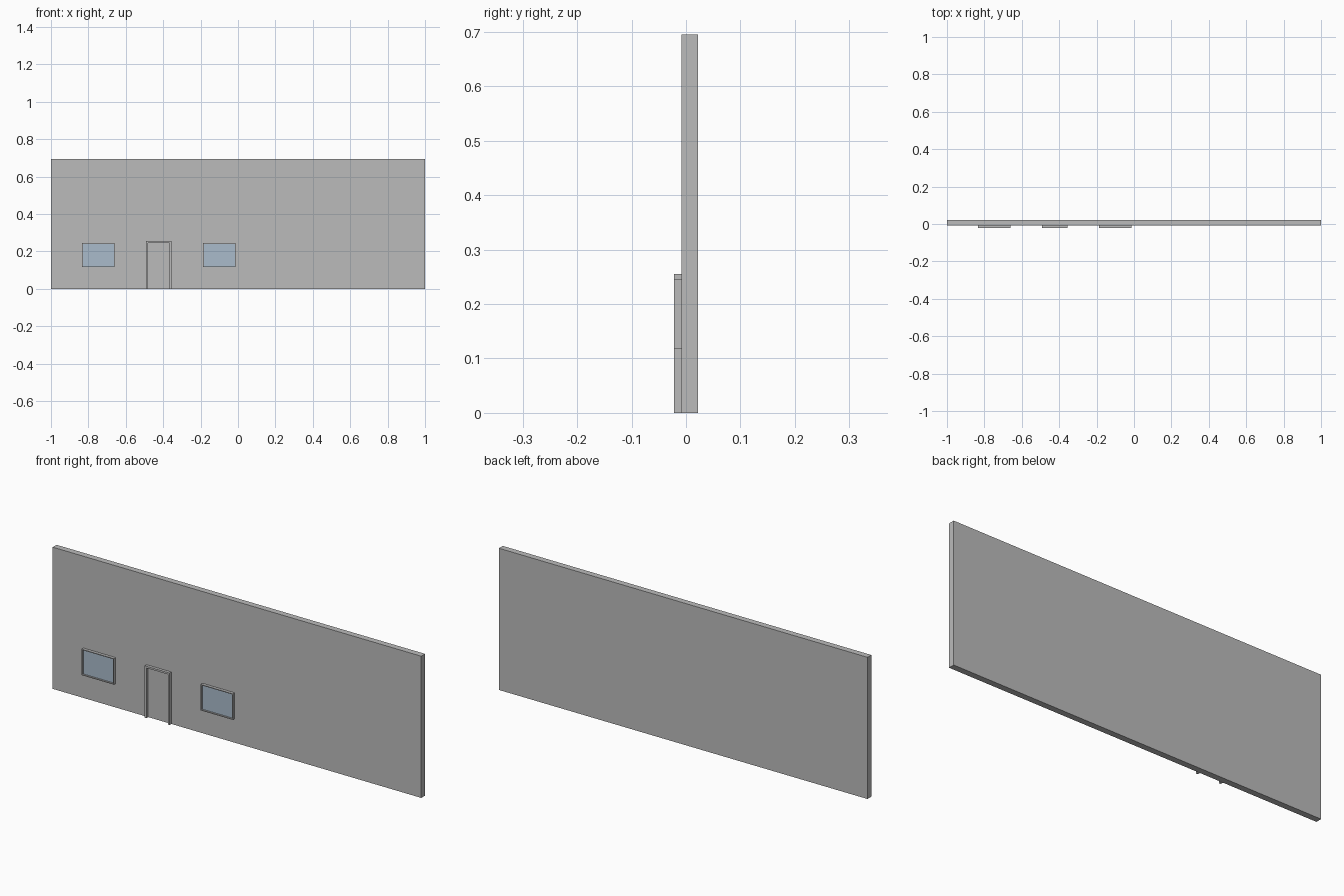
import bpy
import bmesh
from mathutils import Matrix

if "Cube" in bpy.data.objects:
    bpy.data.objects.remove(bpy.data.objects["Cube"])


def material(name, rgb):
    m = bpy.data.materials.new(name)
    m.diffuse_color = (*rgb, 1)
    m.use_nodes = True
    m.node_tree.nodes["Principled BSDF"].inputs["Base Color"].default_value = m.diffuse_color
    return m


GREY = material("wall grey", (0.5, 0.5, 0.5))
GLASS = material("pale blue glass", (0.40, 0.50, 0.60))
WALL_FRONT, FRAME_FRONT = -0.008, -0.022


def add_box(bm, x0, x1, y0, y1, z0, z1):
    place = Matrix.Translation(((x0 + x1) / 2, (y0 + y1) / 2, (z0 + z1) / 2))
    size = Matrix.Diagonal((x1 - x0, y1 - y0, z1 - z0, 1))
    bmesh.ops.create_cube(bm, size=1, matrix=place @ size)


def finish(name, bm, mat):
    mesh = bpy.data.meshes.new(name)
    bm.to_mesh(mesh)
    bm.free()
    mesh.materials.append(mat)
    bpy.context.collection.objects.link(bpy.data.objects.new(name, mesh))


def box(name, mat, *bounds):
    bm = bmesh.new()
    add_box(bm, *bounds)
    finish(name, bm, mat)


def frame(name, x0, x1, z0, z1, t, sill):
    """Surround of bar width t, extruded forward from the wall as one solid."""
    if sill:
        outline = [(x0, z0), (x1, z0), (x1, z1), (x0, z1)]
        hole = [(x0 + t, z0 + t), (x1 - t, z0 + t), (x1 - t, z1 - t), (x0 + t, z1 - t)]
    else:
        outline = [(x0, z0), (x0, z1), (x1, z1), (x1, z0)]
        hole = [(x0 + t, z0), (x0 + t, z1 - t), (x1 - t, z1 - t), (x1 - t, z0)]
    bm = bmesh.new()
    outer = [bm.verts.new((x, FRAME_FRONT, z)) for x, z in outline]
    inner = [bm.verts.new((x, FRAME_FRONT, z)) for x, z in hole]
    for i in range(4 if sill else 3):
        j = (i + 1) % 4
        bm.faces.new((outer[i], outer[j], inner[j], inner[i]))
    ext = bmesh.ops.extrude_face_region(bm, geom=bm.faces[:], use_keep_orig=True)
    verts = [g for g in ext["geom"] if isinstance(g, bmesh.types.BMVert)]
    bmesh.ops.translate(bm, verts=verts, vec=(0, WALL_FRONT - FRAME_FRONT, 0))
    bmesh.ops.recalc_face_normals(bm, faces=bm.faces[:])
    finish(name, bm, GREY)


# Wall slab
box("wall", GREY, -1, 1, WALL_FRONT, 0.022, 0, 0.695)

# Door surround, open at the ground
frame("door_frame", -0.491, -0.356, 0, 0.255, 0.009, False)

# Windows: surround with a recessed pane
for side, x0 in (("left", -0.833), ("right", -0.187)):
    x1, z0, z1, t = x0 + 0.174, 0.117, 0.245, 0.004
    frame(side + "_window_frame", x0, x1, z0, z1, t, True)
    box(side + "_window_pane", GLASS, x0 + t, x1 - t, -0.014, WALL_FRONT, z0 + t, z1 - t)
